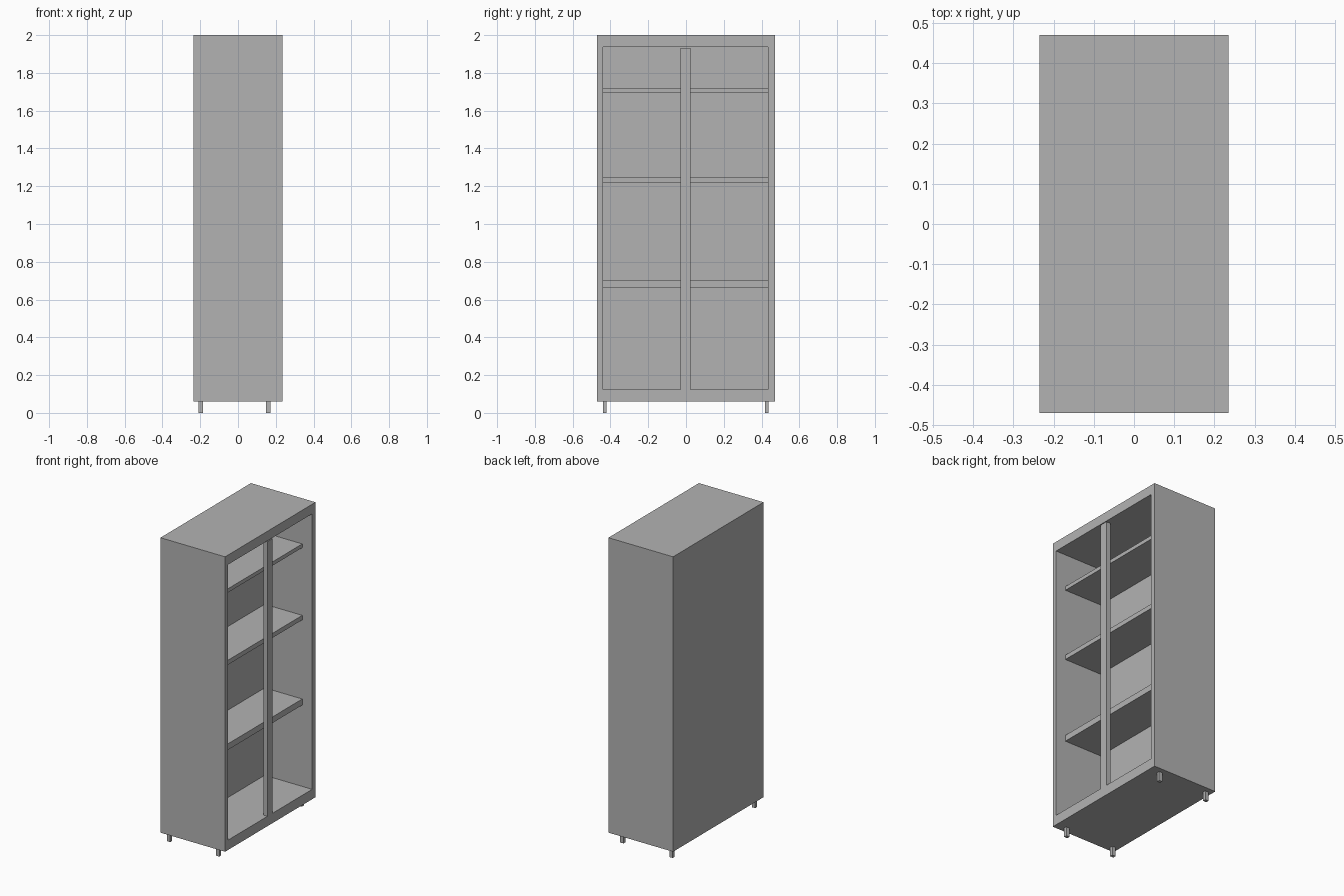
import bpy
import bmesh
from mathutils import Vector

default = bpy.data.objects.get("Cube")
if default:
    bpy.data.objects.remove(default, do_unlink=True)

grey = bpy.data.materials.new("plain_grey")
grey.use_nodes = True
colour = (0.45, 0.45, 0.45, 1.0)
grey.diffuse_color = colour
grey.node_tree.nodes["Principled BSDF"].inputs["Base Color"].default_value = colour


def box_mesh(low, high):
    """Return a bmesh box between two corners."""
    bm = bmesh.new()
    bmesh.ops.create_cube(bm, size=1)
    low, high = Vector(low), Vector(high)
    for v in bm.verts:
        v.co = Vector(h if c > 0 else l for c, l, h in zip(v.co, low, high))
    return bm


def add_object(name, bm):
    mesh = bpy.data.meshes.new(name)
    bm.to_mesh(mesh)
    bm.free()
    mesh.materials.append(grey)
    obj = bpy.data.objects.new(name, mesh)
    bpy.context.collection.objects.link(obj)
    return obj


# Main dimensions
front_x, half_y = 0.235, 0.47
base_z, top_z = 0.06, 2.0
back_x = -0.11                      # inner face of the back
open_y = (-0.44, 0.435)
open_z = (0.125, 1.937)

# Cabinet body: inset the open side and push it in to make the recess
body = box_mesh((-front_x, -half_y, base_z), (front_x, half_y, top_z))
opening = max(body.faces, key=lambda f: f.calc_center_median().x)
bmesh.ops.inset_region(body, faces=[opening], thickness=0.03)
for v in opening.verts:
    v.co.y = open_y[v.co.y > 0]
    v.co.z = open_z[v.co.z > 1]
recess = bmesh.ops.extrude_discrete_faces(body, faces=[opening])["faces"][0]
for v in recess.verts:
    v.co.x = back_x
bmesh.ops.recalc_face_normals(body, faces=body.faces)
add_object("cabinet_body", body)

# Shelves, set back from the opening
for name, low, high in (("lower", 0.66, 0.70), ("middle", 1.22, 1.25),
                        ("upper", 1.695, 1.72)):
    add_object(name + "_shelf",
               box_mesh((back_x, open_y[0], low), (0.163, open_y[1], high)))

# Centre post, flush with the opening
add_object("centre_post",
           box_mesh((front_x - 0.03, -0.03, open_z[0]), (front_x, 0.025, 1.932)))

# Four small legs
for end, x in (("back", -0.197), ("front", 0.16)):
    for side, y in (("right", -0.43), ("left", 0.428)):
        add_object(f"{end}_{side}_leg",
                   box_mesh((x - 0.012, y - 0.01, 0), (x + 0.012, y + 0.01, base_z)))
